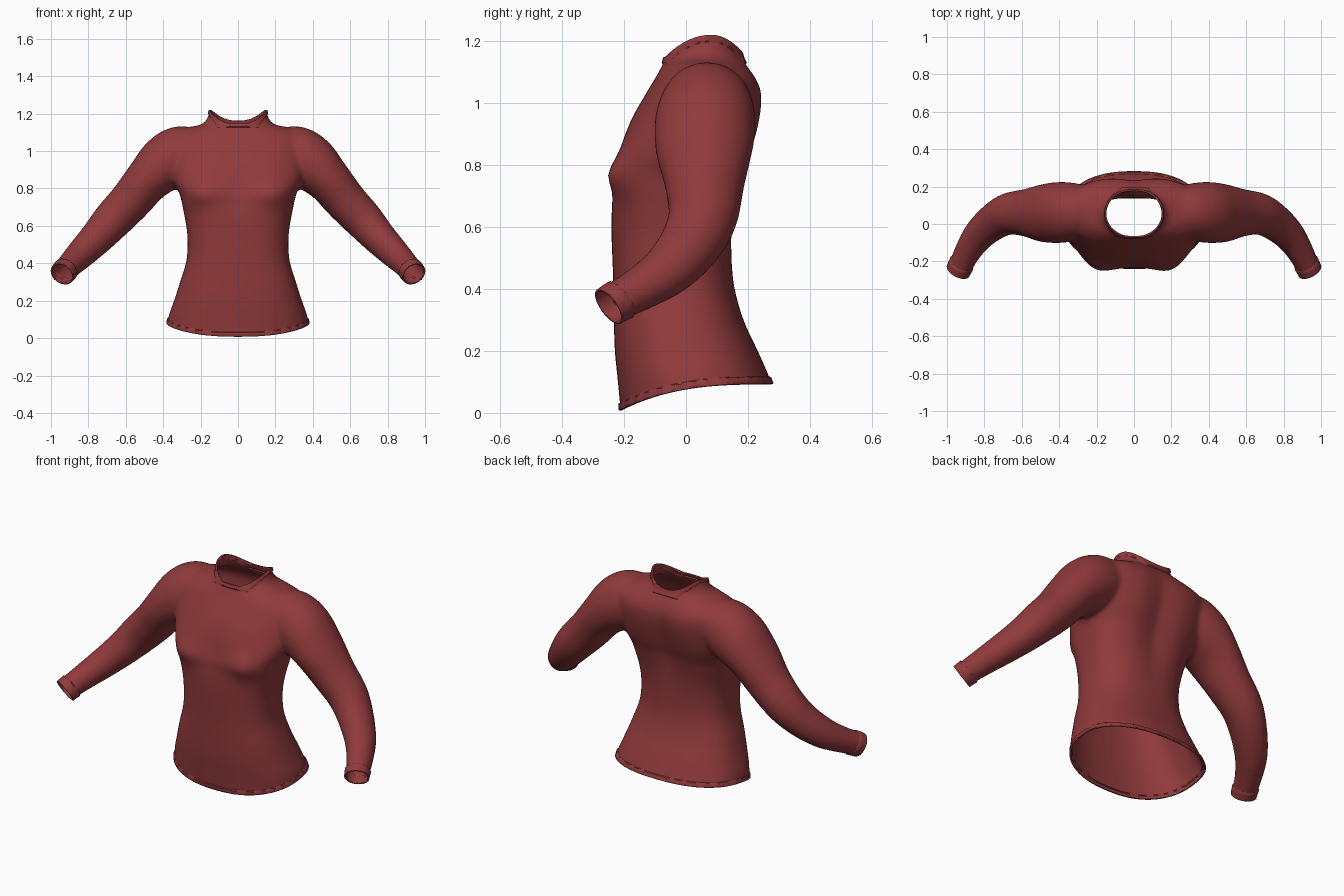
import bpy, bmesh, math
from mathutils import Vector

cube = bpy.data.objects.get("Cube")
if cube:
    bpy.data.objects.remove(cube)

SIDES = 48
ANGLES = [2 * math.pi * i / SIDES for i in range(SIDES)]


def loft(bm, rings):
    """Skin a closed solid over a list of rings."""
    loops = [[bm.verts.new(p) for p in ring] for ring in rings]
    for a, b in zip(loops, loops[1:]):
        for i in range(SIDES):
            j = (i + 1) % SIDES
            bm.faces.new((a[i], a[j], b[j], b[i]))
    bm.faces.new(loops[0][::-1])
    bm.faces.new(loops[-1])


def flowing(rows, steps=4):
    """Fill in rows along a smooth curve through the given ones."""
    rows = [Vector(r) for r in rows]
    ends = [rows[0]] + rows + [rows[-1]]
    result = []
    for a, b, c, d in zip(ends, ends[1:], ends[2:], ends[3:]):
        for s in range(steps):
            t = s / steps
            result.append(b + (c - a) * (t / 2) + (a * 2 - b * 5 + c * 4 - d) * (t * t / 2)
                          + (b * 3 - a - c * 3 + d) * (t ** 3 / 2))
    return result + [rows[-1]]


def power(v, e):
    return math.copysign(abs(v) ** e, v)


def bump(v, centre, spread):
    return math.exp(-((v - centre) / spread) ** 2)


def torso_ring(z, half, front, back, boxy):
    """Boxy oval with a spine groove behind and a soft dip between the bust."""
    mid = (front + back) / 2
    ring = []
    for t in ANGLES:
        x = half * power(math.cos(t), boxy)
        y = mid + (back - front) / 2 * power(math.sin(t), boxy)
        if math.sin(t) > 0:
            y -= 0.03 * bump(z, 0.85, 0.25) * bump(x, 0, 0.08)
        else:
            y += 0.025 * bump(z, 0.78, 0.09) * bump(x, 0, 0.1)
            y -= 0.022 * bump(z, 0.77, 0.06) * bump(abs(x), 0.2, 0.07)
        ring.append((x, y, z))
    return ring


# Body: height, half width, front, back, boxiness
BODY = [(-.06, .39, -.205, .33, .85), (.1, .375, -.22, .275, .85), (.2, .342, -.23, .232, .82),
        (.3, .31, -.233, .186, .8), (.42, .275, -.235, .155, .8), (.55, .271, -.24, .152, .8),
        (.65, .286, -.243, .163, .78), (.71, .298, -.247, .175, .74),
        (.77, .312, -.252, .19, .72), (.85, .35, -.222, .22, .75), (.95, .368, -.176, .246, .8),
        (1.03, .372, -.13, .25, .8), (1.08, .365, -.1, .232, .85), (1.12, .29, -.078, .205, 1),
        (1.14, .205, -.069, .192, 1), (1.165, .17, -.064, .184, 1),
        (1.22, .152, -.058, .178, 1), (1.28, .148, -.055, .175, 1)]

# Sleeve: centre x, y, z, radius front to back, radius across
SLEEVE = [(.2, .07, 1.01, .12, .115), (.3, .067, .985, .15, .152), (.39, .062, .932, .163, .15),
          (.485, .058, .842, .155, .123), (.575, .06, .733, .128, .113),
          (.67, .054, .632, .112, .106), (.75, .012, .542, .1, .093),
          (.83, -.06, .46, .087, .081), (.89, -.15, .4, .072, .07),
          (.935, -.24, .35, .063, .063), (.97, -.31, .3, .06, .06)]

bm = bmesh.new()
loft(bm, [torso_ring(*row) for row in flowing(BODY)])

rows = flowing(SLEEVE)
centres = [Vector(row[:3]) for row in rows]
for side in (1, -1):
    rings = []
    for i, row in enumerate(rows):
        along = centres[min(i + 1, len(rows) - 1)] - centres[max(i - 1, 0)]
        across = along.cross(Vector((0, 1, 0))).normalized()
        depth = across.cross(along).normalized()
        ring = [centres[i] + depth * row[3] * math.cos(t) + across * row[4] * math.sin(t)
                for t in ANGLES]
        rings.append([(p.x * side, p.y, p.z) for p in ring])
    loft(bm, rings)

bmesh.ops.recalc_face_normals(bm, faces=bm.faces)
mesh = bpy.data.meshes.new("sweater")
bm.to_mesh(mesh)
bm.free()
sweater = bpy.data.objects.new("sweater", mesh)
bpy.context.scene.collection.objects.link(sweater)

# Fuse the solids into one soft skin
remesh = sweater.modifiers.new("fuse", 'REMESH')
remesh.mode = 'VOXEL'
remesh.voxel_size = 0.012
soften = sweater.modifiers.new("soften", 'SMOOTH')
soften.factor = 0.5
soften.iterations = 10
graph = bpy.context.evaluated_depsgraph_get()
fused = bpy.data.meshes.new_from_object(sweater.evaluated_get(graph))
sweater.modifiers.clear()
sweater.data = fused
bpy.data.meshes.remove(mesh)

bm = bmesh.new()
bm.from_mesh(fused)


def open_end(point, normal, width, rise=lambda y: 0, keep=lambda v: True):
    """Cut an opening along a curved level and raise a trim band beside it."""
    point, normal = Vector(point), Vector(normal).normalized()
    for v in bm.verts:
        v.co.z -= rise(v.co.y)
    for offset, clear in ((0, True), (-width, False)):
        bmesh.ops.bisect_plane(bm, geom=bm.verts[:] + bm.edges[:] + bm.faces[:], dist=1e-4,
                               plane_co=point + normal * offset, plane_no=normal,
                               clear_outer=clear)
    band = [v for v in bm.verts if keep(v) and (v.co - point).dot(normal) > 0.001 - width]
    for v in bm.verts:
        v.co.z += rise(v.co.y)
    bm.normal_update()
    moves = [(v, v.normal * 0.006) for v in band]
    for v, move in moves:
        v.co += move


def neck_level(y):
    drop = 3.6 if y < 0.08 else 6.0
    return max(1.22 - drop * (y - 0.08) ** 2, 1.148)


def hem_level(y):
    return 0.093 - 0.09 * ((0.3 - y) / 0.52) ** 3


# Collar, hem and cuffs
open_end((0, 0, 0), (0, 0, 1), 0.022, neck_level, lambda v: abs(v.co.x) < 0.21)
open_end((0, 0, 0), (0, 0, -1), 0.025, hem_level)
for side in (1, -1):
    open_end((side * .94, -.25, .345), (side * .38, -.7, -.5), 0.05,
             keep=lambda v: v.co.x * side > 0.75)

bm.to_mesh(fused)
bm.free()

# Cloth thickness
cloth = sweater.modifiers.new("cloth", 'SOLIDIFY')
cloth.thickness = 0.009
cloth.offset = -1

red = bpy.data.materials.new("brick red")
red.use_nodes = True
colour = (0.28, 0.042, 0.045, 1)
red.diffuse_color = colour
red.node_tree.nodes["Principled BSDF"].inputs["Base Color"].default_value = colour
fused.materials.clear()
fused.materials.append(red)

bpy.ops.object.select_all(action='DESELECT')
sweater.select_set(True)
bpy.context.view_layer.objects.active = sweater
bpy.ops.object.shade_smooth_by_angle(angle=math.radians(40))
